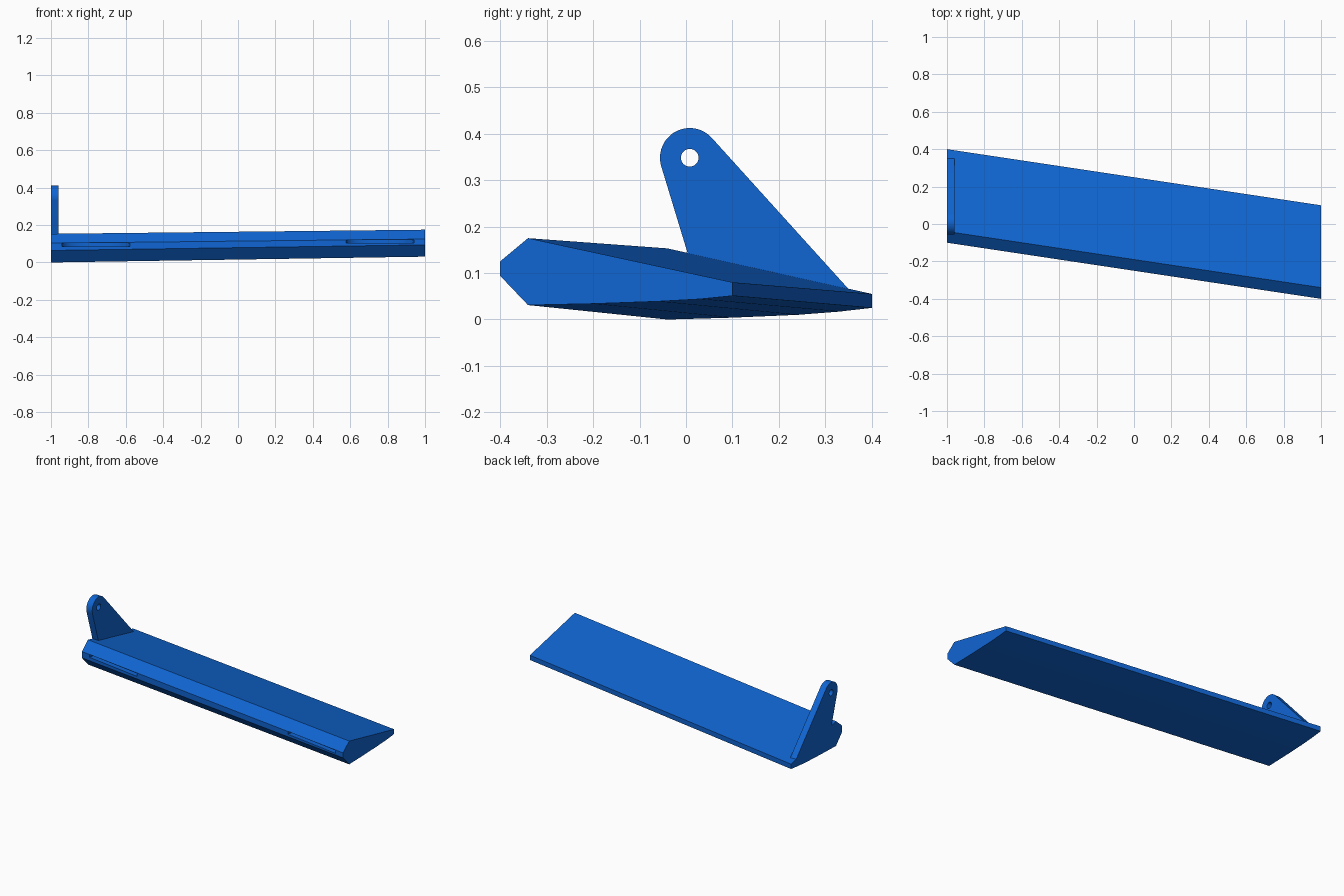
import bpy, bmesh, math

if "Cube" in bpy.data.objects:
    bpy.data.objects.remove(bpy.data.objects["Cube"])

blue = bpy.data.materials.new("blue")
blue.diffuse_color = (0.005, 0.13, 0.65, 1)
blue.use_nodes = True
blue.node_tree.nodes["Principled BSDF"].inputs["Base Color"].default_value = blue.diffuse_color


def loft(name, ring_a, ring_b):
    """Closed solid between two matching outlines of 3D points."""
    bm = bmesh.new()
    a = [bm.verts.new(p) for p in ring_a]
    b = [bm.verts.new(p) for p in ring_b]
    bm.faces.new(a)
    bm.faces.new(b[::-1])
    n = len(a)
    for i in range(n):
        j = (i + 1) % n
        bm.faces.new((a[j], a[i], b[i], b[j]))
    bmesh.ops.recalc_face_normals(bm, faces=bm.faces)
    mesh = bpy.data.meshes.new(name)
    bm.to_mesh(mesh)
    bm.free()
    mesh.materials.append(blue)
    ob = bpy.data.objects.new(name, mesh)
    bpy.context.collection.objects.link(ob)
    return ob


def cut(target, cutter):
    """Subtract the cutter and discard it."""
    mod = target.modifiers.new("cut", 'BOOLEAN')
    mod.operation = 'DIFFERENCE'
    mod.solver = 'EXACT'
    mod.object = cutter
    bpy.context.view_layer.objects.active = target
    bpy.ops.object.modifier_apply(modifier=mod.name)
    bpy.data.objects.remove(cutter)


# Swept panel: right end section as (y, z, drop in z towards the left end)
section = [(-0.40, 0.094, 0.030), (-0.40, 0.125, 0.022), (-0.34, 0.175, 0.022),
           (0.10, 0.080, 0.025), (0.10, 0.051, 0.026), (0.03, 0.044, 0.027),
           (-0.06, 0.039, 0.029), (-0.20, 0.034, 0.030), (-0.34, 0.031, 0.031)]
panel = loft("panel", [(1, y, z) for y, z, d in section],
             [(-1, y + 0.30, z - d) for y, z, d in section])

# Hinge slots with rounded depth in the slanted leading edge
for mid, z0, z1 in ((-0.76, 0.086, 0.104), (0.76, 0.103, 0.121)):
    pts = []
    for i in range(17):
        t = math.pi * i / 16
        x = mid + 0.182 * math.cos(t)
        pts.append((x, -0.25 - 0.15 * x + 0.10 * math.sin(t)))
    for x in (mid - 0.182, mid + 0.182):
        pts.append((x, -0.28 - 0.15 * x))
    cut(panel, loft("slot_cutter", [(x, y, z0) for x, y in pts],
                    [(x, y, z1) for x, y in pts]))

# Control horn: rounded lever flush with the left end
cy, cz, r = 0.008, 0.348, 0.064
start, end = math.radians(42), math.radians(196)
outline = [(cy + r * math.cos(start + (end - start) * i / 24),
            cz + r * math.sin(start + (end - start) * i / 24)) for i in range(25)]
outline += [(0.005, 0.138), (0.353, 0.062)]
horn = loft("control_horn", [(-1, y, z) for y, z in outline],
            [(-0.96, y, z) for y, z in outline])

# Pin hole through the horn
hole = [(cy + 0.019 * math.cos(math.tau * i / 32),
         cz + 0.019 * math.sin(math.tau * i / 32)) for i in range(32)]
cut(horn, loft("hole_cutter", [(-1.1, y, z) for y, z in hole],
               [(-0.9, y, z) for y, z in hole]))

# Smooth the rounded edges, keep corners sharp
for ob in (panel, horn):
    bpy.ops.object.select_all(action='DESELECT')
    ob.select_set(True)
    bpy.context.view_layer.objects.active = ob
    bpy.ops.object.shade_smooth_by_angle(angle=math.radians(20))
